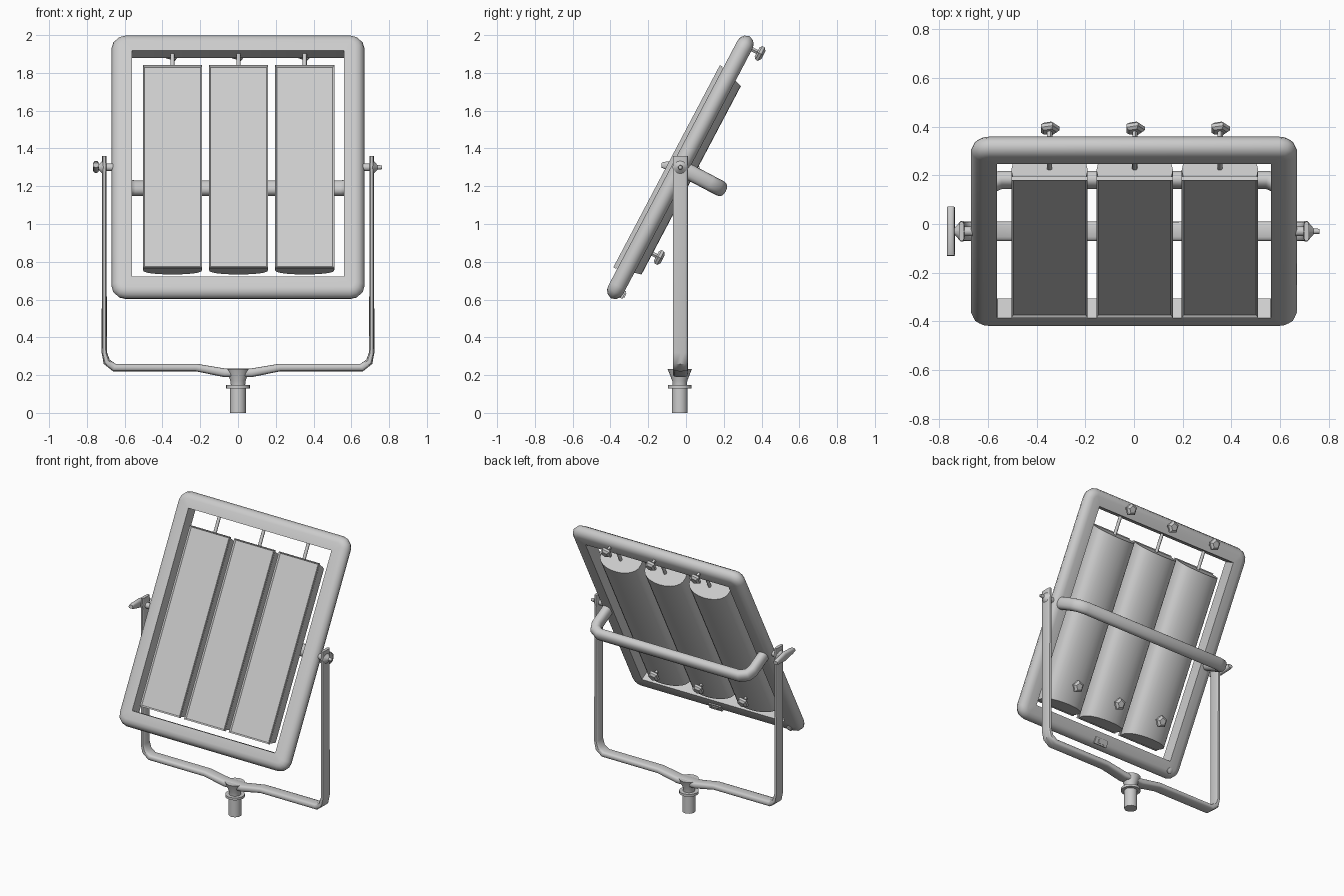
import bpy, bmesh, math
from mathutils import Matrix, Vector

cube = bpy.data.objects.get("Cube")
if cube:
    bpy.data.objects.remove(cube, do_unlink=True)

grey = bpy.data.materials.new("light_grey_metal")
grey.use_nodes = True
grey.diffuse_color = (0.6, 0.6, 0.6, 1)
grey.node_tree.nodes["Principled BSDF"].inputs["Base Color"].default_value = (0.6, 0.6, 0.6, 1)

# The lamp head leans back about its pivot; local z runs up it, local y to its back
PIVOT = Vector((0, -0.03, 1.3))
TILT = Matrix.Translation(PIVOT) @ Matrix.Rotation(math.radians(-27.8), 4, 'X')
UPRIGHT = Matrix.Identity(4)


def finish(name, bm, matrix=UPRIGHT, angle=40):
    bmesh.ops.remove_doubles(bm, verts=bm.verts, dist=0.0004)
    bmesh.ops.recalc_face_normals(bm, faces=bm.faces)
    mesh = bpy.data.meshes.new(name)
    bm.to_mesh(mesh)
    bm.free()
    mesh.materials.append(grey)
    obj = bpy.data.objects.new(name, mesh)
    bpy.context.collection.objects.link(obj)
    obj.matrix_world = matrix
    bpy.ops.object.select_all(action='DESELECT')
    obj.select_set(True)
    bpy.context.view_layer.objects.active = obj
    bpy.ops.object.shade_smooth_by_angle(angle=math.radians(angle))
    return obj


def skin(bm, loops, caps=True, ring=False):
    """Join rows of points into a closed-section surface."""
    rows = [[bm.verts.new(p) for p in loop] for loop in loops]
    pairs = list(zip(rows, rows[1:])) + ([(rows[-1], rows[0])] if ring else [])
    for a, b in pairs:
        for i in range(len(a)):
            j = (i + 1) % len(a)
            bm.faces.new((a[i], a[j], b[j], b[i]))
    if caps:
        bm.faces.new(rows[0])
        bm.faces.new(rows[-1])


def sweep(name, path, side, half_side, thick, matrix=UPRIGHT, power=0.7):
    """Sweep a rounded section along a flat path; thick gives the half depth at each point."""
    pts, side, loops = [Vector(p) for p in path], Vector(side), []
    for i, p in enumerate(pts):
        before = (p - pts[max(i - 1, 0)]).normalized()
        after = (pts[min(i + 1, len(pts) - 1)] - p).normalized()
        across = (before + after).normalized().cross(side)
        stretch = 1 / max(abs(across.dot((after if after.length else before).cross(side))), 0.5)
        loop = []
        for k in range(16):
            c, s = math.cos(k * math.pi / 8), math.sin(k * math.pi / 8)
            c, s = (math.copysign(abs(t) ** power, t) for t in (c, s))
            loop.append(p + side * half_side * c + across * thick[i] * stretch * s)
        loops.append(loop)
    bm = bmesh.new()
    skin(bm, loops)
    return finish(name, bm, matrix)


def lathe(name, profile, origin, axis, matrix=UPRIGHT, sides=16, angle=40):
    """Turn (radius, distance) pairs around an axis."""
    turn = Vector((0, 0, 1)).rotation_difference(Vector(axis)).to_matrix()
    loops = [[Vector(origin) + turn @ Vector((r * math.cos(2 * math.pi * k / sides),
              r * math.sin(2 * math.pi * k / sides), h)) for k in range(sides)]
             for r, h in profile]
    bm = bmesh.new()
    skin(bm, loops)
    return finish(name, bm, matrix, angle)


def box(name, low, high, matrix=UPRIGHT, inset=0, depth=0):
    """Box whose front (-y) face can be framed and recessed."""
    bm = bmesh.new()
    bmesh.ops.create_cube(bm, size=1)
    for v in bm.verts:
        v.co = [low[i] if v.co[i] < 0 else high[i] for i in range(3)]
    if inset:
        bm.normal_update()
        front = [f for f in bm.faces if f.normal.y < -0.9]
        bmesh.ops.inset_region(bm, faces=front, thickness=inset)
        for v in front[0].verts:
            v.co.y += depth
    return finish(name, bm, matrix)


# Outer frame: rounded on the outside, flat on the inside
def frame_loop(inset, y):
    half_x, half_z, r = 0.67 - inset, 0.785 - inset, max(0.075 - inset, 0.002)
    loop = []
    for corner in range(4):
        sx, sz = ((1, 1), (-1, 1), (-1, -1), (1, -1))[corner]
        for step in range(4):
            a = math.radians(90 * corner + 30 * step)
            loop.append((sx * (half_x - r) + r * math.cos(a), y, sz * (half_z - r) + r * math.sin(a)))
    return loop


half = [(0.108, 0.045), (0.05, 0.045), (0.028, 0.04), (0.01, 0.025)]
section = half + [(0, 0)] + [(d, -y) for d, y in reversed(half)]
bm = bmesh.new()
skin(bm, [frame_loop(d, y) for d, y in section], caps=False, ring=True)
finish("outer_frame", bm, TILT, 50)

# Three lamps, each with a curved housing, framed window, rod and two knobs
KNOB = [(0.012, 0), (0.012, 0.035), (0.03, 0.035), (0.042, 0.045), (0.042, 0.06), (0.025, 0.072)]
for number, x in enumerate((-0.347, 0.003, 0.353), 1):
    outline = [(-0.15, -0.052)]
    for k in range(13):
        a = math.pi * k / 12
        outline.append((-0.157 * math.cos(a), -0.01 + 0.093 * math.sin(a) ** 0.8))
    outline.append((0.15, -0.052))
    loops = [[(x + px, y, end - slope * (y + 0.052)) for px, y in outline]
             for end, slope in ((-0.63, -0.24), (0.57, 0.3))]
    bm = bmesh.new()
    skin(bm, loops)
    finish(f"lamp_housing_{number}", bm, TILT)
    box(f"lamp_window_{number}", (x - 0.157, -0.067, -0.634), (x + 0.157, -0.05, 0.576),
        TILT, 0.013, 0.009)
    lathe(f"lamp_rod_{number}", [(0.011, 0), (0.011, 0.16)], (x, 0, 0.53), (0, 0, 1), TILT, 10)
    lathe(f"upper_knob_{number}", KNOB, (x, 0.04, 0.73), (0, 1, 0), TILT, 5, 20)
    lathe(f"lower_knob_{number}", KNOB, (x, 0.072, -0.474), (0, 1, 0), TILT, 5, 20)

# Carrying handle across the back
arm = [(0.612, 0.03, 0), (0.612, 0.175, 0), (0.595, 0.215, 0), (0.55, 0.238, 0)]
path = [(-x, y, z) for x, y, z in arm] + arm[::-1]
sweep("rear_handle", path, (0, 0, 1), 0.042, [0.034] * len(path), TILT, 0.85)

# Switch plate and power socket on the back of the lower rail
box("switch_plate", (-0.05, 0.04, -0.76), (0.05, 0.053, -0.715), TILT)
box("switch_rocker", (-0.025, 0.05, -0.75), (0.025, 0.06, -0.725), TILT)
lathe("power_socket", [(0.02, 0), (0.02, 0.01), (0.012, 0.014)], (-0.58, 0.04, -0.735), (0, 1, 0), TILT)

# Yoke that carries the head
arm = [(0.708, -0.03, 1.36), (0.708, -0.03, 0.32), (0.695, -0.03, 0.27),
       (0.655, -0.03, 0.24), (0.22, -0.03, 0.24), (0.07, -0.03, 0.212)]
depth = [0.011, 0.014, 0.018, 0.02, 0.02, 0.023]
path = [(-x, y, z) for x, y, z in arm] + arm[::-1]
sweep("yoke", path, (0, 1, 0), 0.04, depth + depth[::-1], power=0.6)

# Mounting socket under the yoke
lathe("mounting_socket", [(0.042, 0), (0.042, 0.13), (0.063, 0.13), (0.063, 0.147),
                          (0.038, 0.147), (0.04, 0.17), (0.064, 0.232)], (0, -0.033, 0), (0, 0, 1), sides=20)

# Pivot bolts, with a wing handle on the right side
for name, s, end in (("left", 1, 0.762), ("right", -1, 0.75)):
    lathe(f"{name}_pivot", [(0.02, 0.66), (0.02, 0.695), (0.042, 0.7), (0.042, 0.712),
                            (0.012, 0.738), (0.01, end)], (0, -0.03, 1.3), (s, 0, 0), sides=12)
wing = [(-0.752, -0.03 + y, 1.302 - 0.1 * y) for y in (-0.1, -0.08, 0, 0.08, 0.1)]
sweep("pivot_wing_handle", wing, (1, 0, 0), 0.016, [0.012, 0.02, 0.032, 0.02, 0.012])
